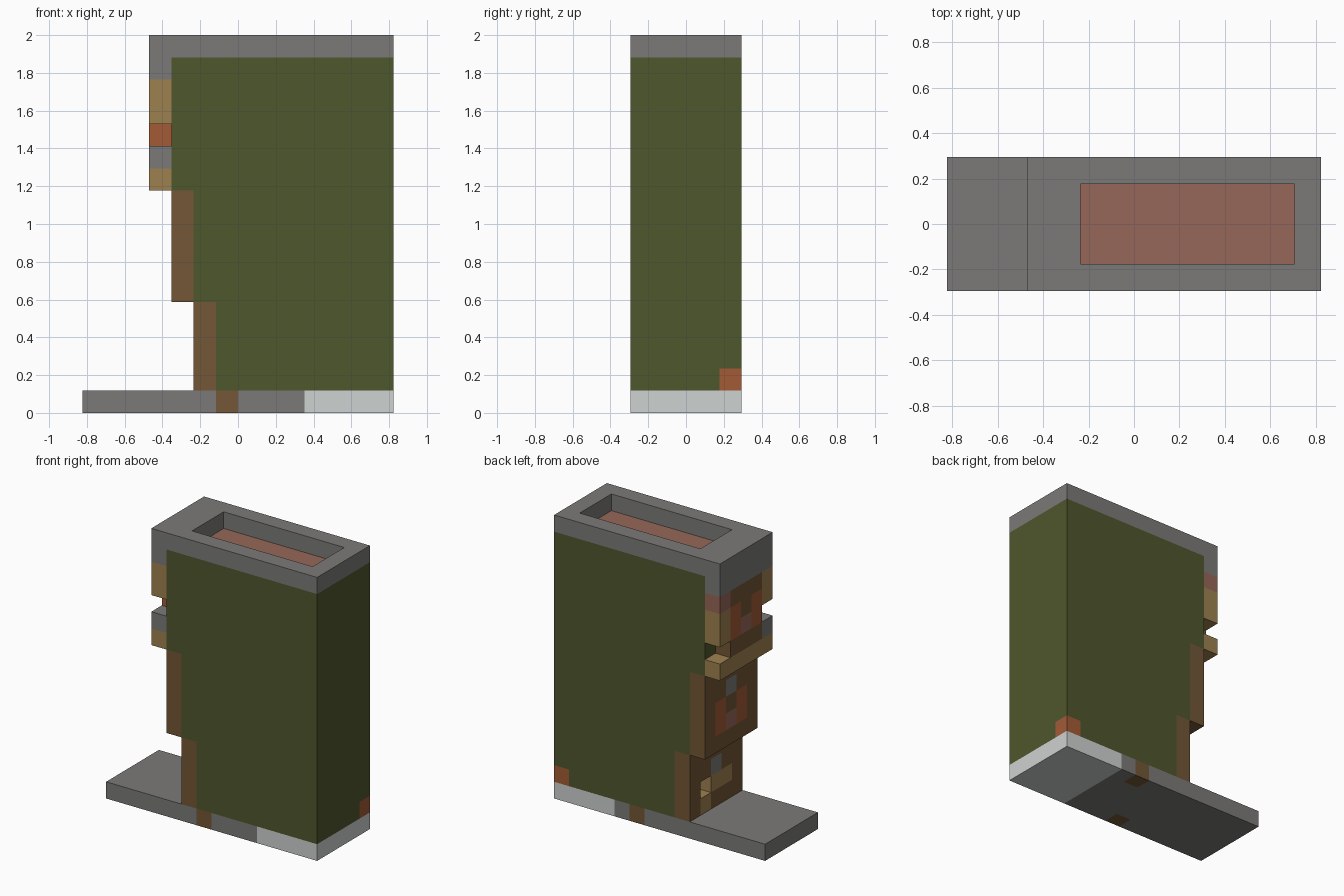
import bpy, bmesh
from mathutils import Vector

cube = bpy.data.objects.get("Cube")
if cube:
    bpy.data.objects.remove(cube, do_unlink=True)

# Grid of equal blocks: columns along x, rows along y, layers along z
NX, NY, NZ = 14, 5, 17
S = 2 / NZ


def linear(c):
    c /= 255
    return c / 12.92 if c <= 0.04045 else ((c + 0.055) / 1.055) ** 2.4


def material(name, *rgb):
    mat = bpy.data.materials.new(name)
    mat.use_nodes = True
    col = [linear(c) for c in rgb] + [1]
    mat.diffuse_color = col
    mat.node_tree.nodes["Principled BSDF"].inputs["Base Color"].default_value = col
    return mat


PALETTE = {
    "N": material("moss_green", 79, 87, 45),
    "G": material("stone_grey", 123, 122, 120),
    "L": material("pale_grey", 206, 210, 208),
    "W": material("dark_wood", 115, 87, 54),
    "T": material("light_wood", 158, 129, 80),
    "R": material("rust_orange", 163, 91, 54),
    "P": material("brick_pink", 150, 103, 88),
}


def block_part(name, cells):
    """Mesh the outside of a set of blocks {(i, j, k): colour key}."""
    bm = bmesh.new()
    verts = {}
    keys = sorted(set(cells.values()))

    def vert(p):
        if p not in verts:
            i, j, k = p
            verts[p] = bm.verts.new(((i - NX / 2) * S, (j - NY / 2) * S, k * S))
        return verts[p]

    for cell, key in cells.items():
        for axis in range(3):
            u, v = (axis + 1) % 3, (axis + 2) % 3
            for side in (0, 1):
                near = list(cell)
                near[axis] += 1 if side else -1
                if tuple(near) in cells:
                    continue
                loop = []
                for du, dv in ((0, 0), (1, 0), (1, 1), (0, 1)):
                    p = list(cell)
                    p[axis] += side
                    p[u] += du
                    p[v] += dv
                    loop.append(vert(tuple(p)))
                face = bm.faces.new(loop if side else loop[::-1])
                face.material_index = keys.index(key)
    mesh = bpy.data.meshes.new(name)
    bm.to_mesh(mesh)
    bm.free()
    for key in keys:
        mesh.materials.append(PALETTE[key])
    obj = bpy.data.objects.new(name, mesh)
    bpy.context.collection.objects.link(obj)
    return obj


def fill(xs, ys, zs, key):
    return {(i, j, k): key for i in xs for j in ys for k in zs}


def panel(name, column, top, rows):
    """One-block-thick carved panel; rows run from the top down, front to back."""
    cells = {(column, j, top - r): key
             for r, row in enumerate(rows)
             for j, key in enumerate(row) if key != "."}
    block_part(name, cells)


ALL_Y = range(NY)

# Base slab with a pale end and two wooden inlays
base = fill(range(10), ALL_Y, [0], "G")
base.update(fill(range(10, NX), ALL_Y, [0], "L"))
base[6, 0, 0] = "W"
base[8, NY - 1, 0] = "W"
block_part("base", base)

# Body that steps outward as it rises, with a brick pocket floor on top
body = fill(range(6, NX), ALL_Y, range(1, 5), "N")
body.update(fill(range(5, NX), ALL_Y, range(5, 10), "N"))
body.update(fill(range(4, NX), ALL_Y, range(10, 16), "N"))
body.update(fill(range(5, NX - 1), range(1, NY - 1), [15], "P"))
body[NX - 1, NY - 1, 1] = "R"
block_part("body", body)

# Stone rim around the top pocket
rim = fill(range(3, NX), ALL_Y, [16], "G")
for cell in fill(range(5, NX - 1), range(1, NY - 1), [16], "G"):
    del rim[cell]
block_part("top_rim", rim)

# Three stacked carved panels on the stepped end
panel("upper_panel", 3, 15, ["GGGGG",
                             "TWWWP",
                             "TRWRT",
                             ".RPRT",
                             "GWWW.",
                             "TTTTT"])
panel("middle_panel", 4, 9, ["WWWWW",
                             "WWGWW",
                             "WRWRW",
                             "WRPRW",
                             "WWWWW"])
panel("lower_panel", 5, 4, ["WWWWW",
                            "WWGWW",
                            "WTT.W",
                            "WWWTW"])
